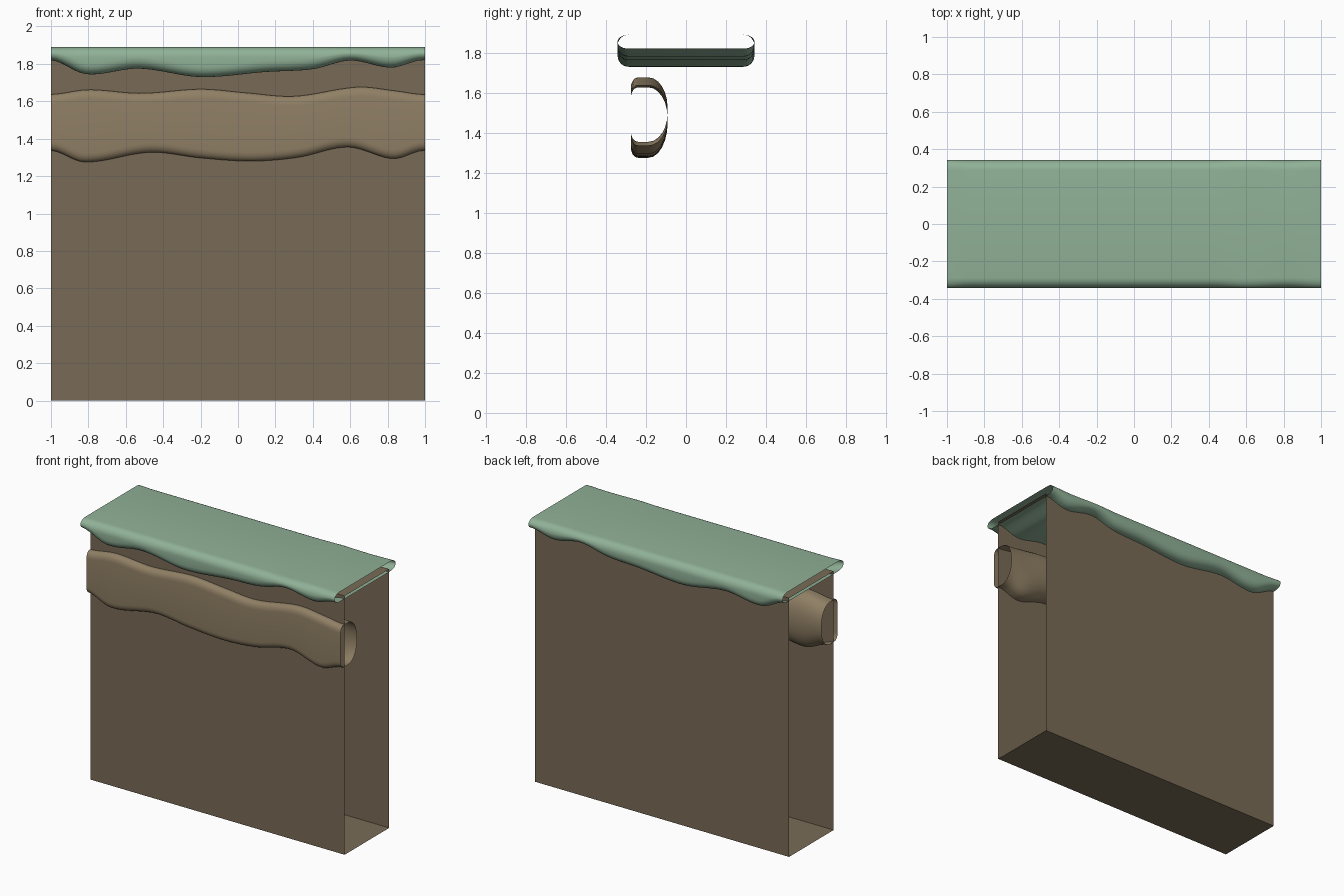
import bpy, bmesh, math

if "Cube" in bpy.data.objects:
    bpy.data.objects.remove(bpy.data.objects["Cube"])

STEPS = 64  # slices along the length


def material(name, rgb):
    m = bpy.data.materials.new(name)
    m.diffuse_color = (*rgb, 1)
    m.use_nodes = True
    m.node_tree.nodes["Principled BSDF"].inputs["Base Color"].default_value = m.diffuse_color
    return m


def wave(points, x):
    """Smooth repeating curve through (x, z) points on -1..1."""
    p = [(points[-2][0] - 2, points[-2][1])] + points + [(points[1][0] + 2, points[1][1])]
    for i in range(1, len(p) - 2):
        if x <= p[i + 1][0] + 1e-6:
            break
    (xa, za), (x0, z0), (x1, z1), (xb, zb) = p[i - 1:i + 3]
    h = x1 - x0
    t = (x - x0) / h
    m0, m1 = (z1 - za) / (x1 - xa) * h, (zb - z0) / (xb - x0) * h
    return ((2*t**3 - 3*t**2 + 1) * z0 + (t**3 - 2*t**2 + t) * m0
            + (3*t**2 - 2*t**3) * z1 + (t**3 - t**2) * m1)


def rounded(y0, y1, z0, z1, front, back, n=7):
    """Rectangle section with elliptical corners; front/back = (ry, rz)."""
    pts = []
    for k, (sy, sz) in enumerate([(1, 1), (-1, 1), (-1, -1), (1, -1)]):
        ry, rz = back if sy > 0 else front
        cy = y1 - ry if sy > 0 else y0 + ry
        cz = z1 - rz if sz > 0 else z0 + rz
        for j in range(n):
            a = math.pi / 2 * (k + j / (n - 1))
            pts.append((cy + ry * math.cos(a), cz + rz * math.sin(a)))
    return pts


def loft(name, section, mat, steps=STEPS):
    """Tube along x, open at both ends."""
    bm = bmesh.new()
    rings = []
    for i in range(steps + 1):
        x = -1 + 2 * i / steps
        rings.append([bm.verts.new((x, y, z)) for y, z in section(x)])
    for a, b in zip(rings, rings[1:]):
        for j in range(len(a)):
            k = (j + 1) % len(a)
            bm.faces.new((a[j], a[k], b[k], b[j]))
    me = bpy.data.meshes.new(name)
    bm.to_mesh(me)
    bm.free()
    me.materials.append(mat)
    ob = bpy.data.objects.new(name, me)
    bpy.context.collection.objects.link(ob)
    bpy.ops.object.select_all(action='DESELECT')
    ob.select_set(True)
    bpy.context.view_layer.objects.active = ob
    bpy.ops.object.shade_smooth_by_angle(angle=math.radians(40))
    return ob


# Earth wall: a box sleeve with open ends
loft("earth_wall",
     lambda x: [(0.27, 1.84), (-0.23, 1.84), (-0.23, 0), (0.27, 0)],
     material("earth", (0.19, 0.148, 0.093)), steps=1)

# Grass cap: flat top, wavy underside
cap_low = [(-1, 1.82), (-0.81, 1.745), (-0.53, 1.775), (-0.2, 1.73), (0.15, 1.757),
           (0.4, 1.772), (0.6, 1.818), (0.82, 1.78), (1, 1.82)]


def cap_section(x):
    low = wave(cap_low, x)
    r = (0.055, min(0.055, (1.89 - low) * 0.49))
    return rounded(-0.342, 0.342, low, 1.89, r, r)


loft("grass_cap", cap_section, material("grass", (0.28, 0.44, 0.31)))

# Wavy soil layer bulging out of the front
band_top = [(-1, 1.637), (-0.8, 1.662), (-0.52, 1.643), (-0.2, 1.665), (0.05, 1.645),
            (0.3, 1.627), (0.64, 1.676), (0.85, 1.655), (1, 1.637)]
band_low = [(-1, 1.337), (-0.82, 1.275), (-0.47, 1.327), (-0.2, 1.297), (0.07, 1.28),
            (0.32, 1.3), (0.59, 1.355), (0.83, 1.293), (1, 1.337)]


def band_section(x):
    lo, hi = wave(band_low, x), wave(band_top, x)
    return rounded(-0.275, -0.092, lo, hi, (0.035, 0.05), (0.095, (hi - lo) * 0.46))


loft("soil_layer", band_section, material("soil", (0.28, 0.215, 0.13)))
